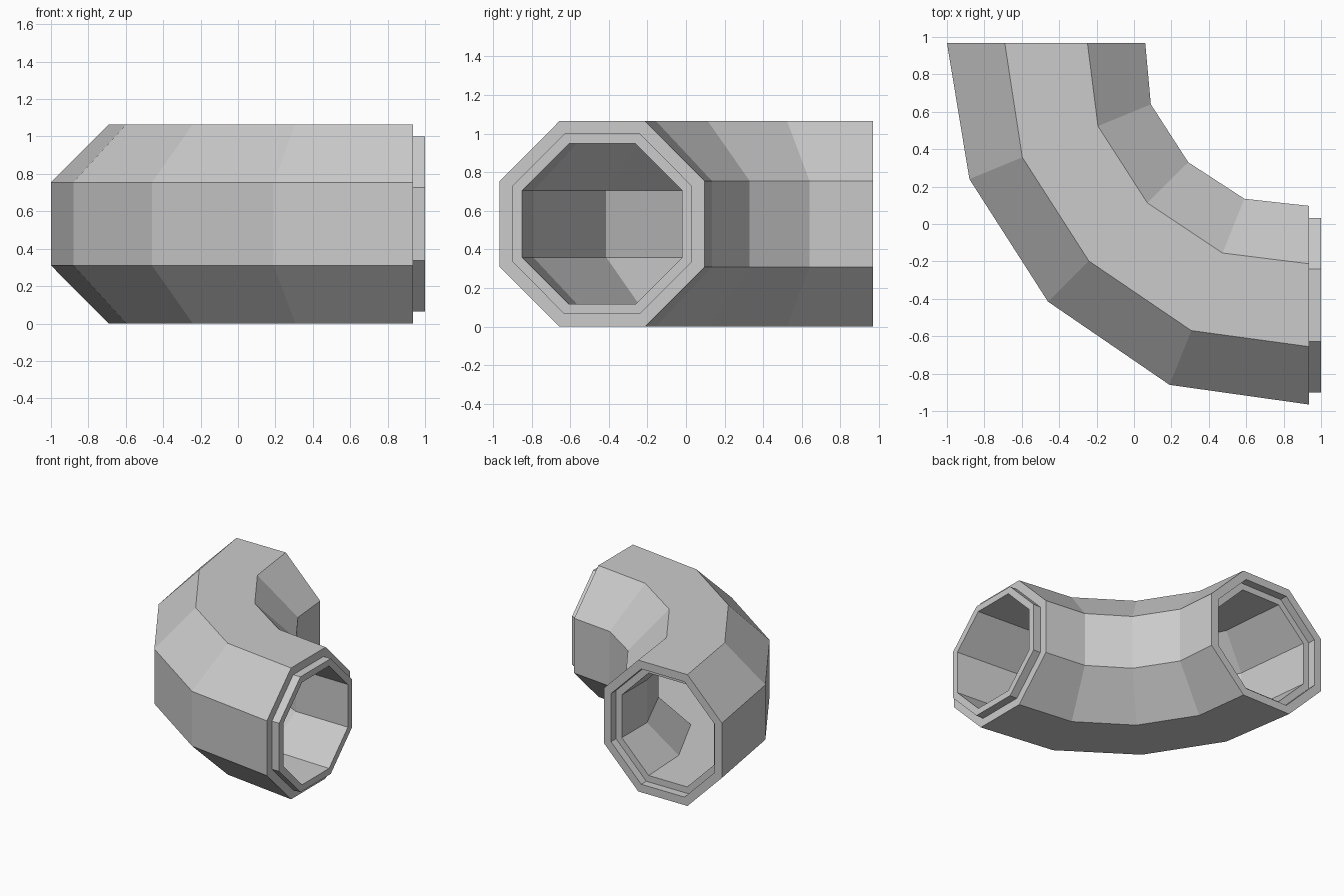
import bpy, bmesh
from math import sqrt

if "Cube" in bpy.data.objects:
    bpy.data.objects.remove(bpy.data.objects["Cube"])

ZC, K = 0.5325, sqrt(2) - 1   # pipe centre height, octagon corner ratio
K = 0.417
OCT = [(1, K), (K, 1), (-K, 1), (-1, K), (-1, -K), (-K, -1), (K, -1), (1, -K)]

# Section stations: centre xy, half-width vector xy (outer bend -> inner bend)
A, AV = (-0.47, 0.968), (0.53, 0.0)
B, BV = (0.935, -0.434), (0.0, 0.531)
BENDS = [((-0.395, 0.44), (0.485, 0.2)),
         ((-0.085, -0.0425), (0.375, 0.3725)),
         ((0.39, -0.3625), (0.2, 0.4975))]
SHIFT = [(-0.04, -0.015), (-0.08, -0.08), (-0.015, -0.04)]  # bore sits toward outer bend
LIP, BORE, DEPTH = 0.878, 0.78, 0.065


def ring(c, v, s=1.0, off=(0, 0)):
    """Octagonal section at c, spanned by v and z, scaled by s."""
    return [(c[0] + off[0] + v[0] * s * t,
             c[1] + off[1] + v[1] * s * t,
             ZC + 0.5325 * s * z) for t, z in OCT]


rings = []
# Socket recess at the back end
rings.append(ring(A, AV, LIP))
rings.append(ring(A, AV, LIP, (0, -DEPTH)))
rings.append(ring(A, AV, BORE, (0, -DEPTH)))
# Bore through the bend
for (c, v), o in zip(BENDS, SHIFT):
    rings.append(ring(c, v, BORE, o))
# Projecting lip at the right end
rings.append(ring(B, BV, BORE, (DEPTH, 0)))
rings.append(ring(B, BV, LIP, (DEPTH, 0)))
rings.append(ring(B, BV, LIP))
# Outer skin back to the start
rings.append(ring(B, BV))
for c, v in reversed(BENDS):
    rings.append(ring(c, v))
rings.append(ring(A, AV))

# Loft all sections into one closed shell
bm = bmesh.new()
loops = [[bm.verts.new(p) for p in r] for r in rings]
for i, a in enumerate(loops):
    b = loops[(i + 1) % len(loops)]
    for j in range(8):
        k = (j + 1) % 8
        bm.faces.new((a[j], a[k], b[k], b[j]))
bmesh.ops.recalc_face_normals(bm, faces=bm.faces)
mesh = bpy.data.meshes.new("pipe_elbow")
bm.to_mesh(mesh)
bm.free()
bpy.context.collection.objects.link(bpy.data.objects.new("pipe_elbow", mesh))
